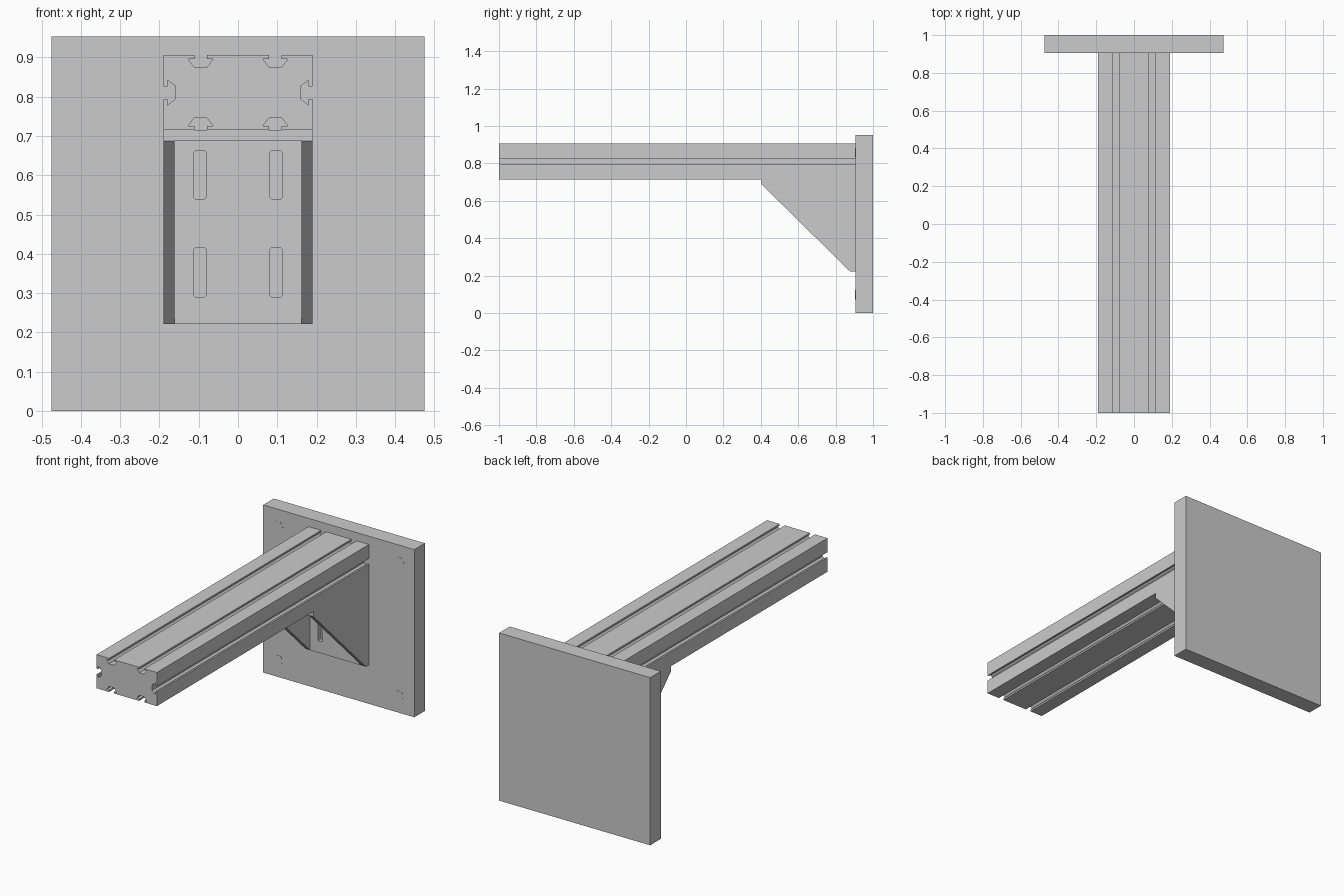
import bpy, bmesh, math
from mathutils import Vector

if "Cube" in bpy.data.objects:
    bpy.data.objects.remove(bpy.data.objects["Cube"])


def prism(name, pts, to3d, depth):
    """Fill a closed profile and extrude it along a depth vector."""
    bm = bmesh.new()
    face = bm.faces.new([bm.verts.new(to3d(a, b)) for a, b in pts])
    new = bmesh.ops.extrude_face_region(bm, geom=[face])["geom"]
    bmesh.ops.translate(bm, vec=Vector(depth),
                        verts=[g for g in new if isinstance(g, bmesh.types.BMVert)])
    bmesh.ops.recalc_face_normals(bm, faces=bm.faces)
    mesh = bpy.data.meshes.new(name)
    bm.to_mesh(mesh)
    bm.free()
    obj = bpy.data.objects.new(name, mesh)
    bpy.context.collection.objects.link(obj)
    return obj


def rect(a0, a1, b0, b1):
    return [(a0, b0), (a1, b0), (a1, b1), (a0, b1)]


def chamfered(a0, a1, b0, b1, c=0.004):
    return [(a0 + c, b0), (a1 - c, b0), (a1, b0 + c), (a1, b1 - c),
            (a1 - c, b1), (a0 + c, b1), (a0, b1 - c), (a0, b0 + c)]


def t_slot(cx, cz, tangent, inward):
    """T-slot outline, ordered along the tangent direction."""
    half = [(0.016, 0), (0.016, 0.01), (0.032, 0.01), (0.016, 0.031)]
    path = [(-t, d) for t, d in half] + [(t, d) for t, d in reversed(half)]
    return [(cx + t * tangent[0] + d * inward[0],
             cz + t * tangent[1] + d * inward[1]) for t, d in path]


W, TOP, BOT, WALL = 0.19, 0.906, 0.715, 0.905
MID = (TOP + BOT) / 2
T = 0.028

# Wall plate
prism("wall_plate", rect(-0.475, 0.475, 0, 0.953),
      lambda x, z: (x, WALL, z), (0, 1 - WALL, 0))

# Nearly flush hexagonal bolt heads
for i, (cx, cz) in enumerate([(sx * 0.38, z) for sx in (-1, 1) for z in (0.097, 0.858)]):
    hexagon = [(cx + 0.029 * math.cos(k * math.pi / 3),
                cz + 0.029 * math.sin(k * math.pi / 3)) for k in range(6)]
    prism(f"bolt_head_{i + 1}", hexagon, lambda x, z: (x, WALL - 0.001, z), (0, 0.03, 0))

# Extruded beam with six T-slots
profile = [(-W, BOT)]
for x in (-0.095, 0.095):
    profile += t_slot(x, BOT, (1, 0), (0, 1))
profile += [(W, BOT)] + t_slot(W, MID, (0, 1), (-1, 0)) + [(W, TOP)]
for x in (0.095, -0.095):
    profile += t_slot(x, TOP, (-1, 0), (0, -1))
profile += [(-W, TOP)] + t_slot(-W, MID, (0, -1), (1, 0))
prism("slotted_beam", profile, lambda x, z: (x, -1, z), (0, WALL + 1, 0))

# Bracket side gussets
Y0, Z0 = 0.405, 0.222
gusset = [(WALL, BOT), (Y0, BOT), (Y0, BOT - T), (WALL - T, Z0), (WALL, Z0)]
for name, x in (("left_gusset", -W), ("right_gusset", W - T)):
    prism(name, gusset, lambda y, z, x=x: (x, y, z), (T, 0, 0))

# Bracket flanges, measured by distance from the inner corner
inner = W - T


def on_wall(x, d):
    return (x, WALL - T, BOT - d)


def on_beam(x, d):
    return (x, WALL - d, BOT - T)


for name, place, length, depth in (
        ("wall_flange", on_wall, BOT - Z0, Vector((0, T, 0))),
        ("beam_flange", on_beam, WALL - Y0, Vector((0, 0, T)))):
    start = T if name == "wall_flange" else 0
    flange = prism(name, rect(-inner, inner, start, length), place, depth)
    # Mounting slots cut through the flange
    for cx in (-0.097, 0.097):
        for d0, d1 in ((0.052, 0.176), (0.299, 0.425)):
            cutter = prism("slot_cutter", chamfered(cx - 0.015, cx + 0.015, d0, d1),
                           lambda x, d: Vector(place(x, d)) - depth, depth * 3)
            cutter.hide_render = True
            mod = flange.modifiers.new("slot", "BOOLEAN")
            mod.operation, mod.solver, mod.object = "DIFFERENCE", "EXACT", cutter
            bpy.context.view_layer.objects.active = flange
            bpy.ops.object.modifier_apply(modifier=mod.name)
            bpy.data.objects.remove(cutter)
